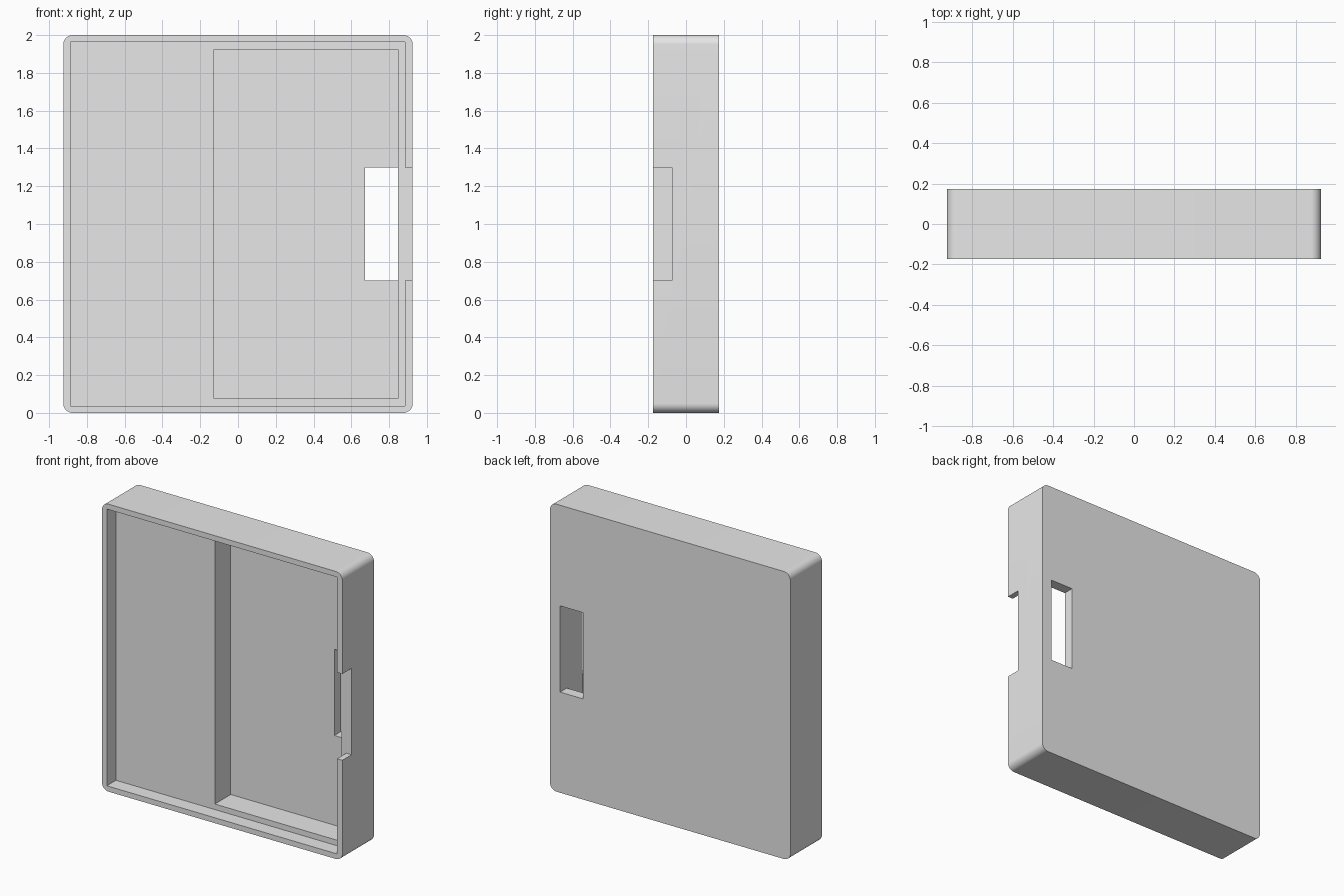
import bpy
import bmesh
from math import cos, sin, pi, radians

cube = bpy.data.objects.get("Cube")
if cube:
    bpy.data.objects.remove(cube, do_unlink=True)

W, H, D = 0.925, 2.0, 0.174       # half width, height, half depth
LEDGE, FLOOR = -0.074, 0.1        # depths of shallow recess and deep pocket
RADIUS, STEPS = 0.05, 10

grey = bpy.data.materials.new("light_grey")
grey.use_nodes = True
grey.diffuse_color = (0.8, 0.8, 0.8, 1)
grey.node_tree.nodes["Principled BSDF"].inputs["Base Color"].default_value = (0.8, 0.8, 0.8, 1)


def prism(name, outline, y0, y1):
    """Extrude an x-z outline along y."""
    bm = bmesh.new()
    face = bm.faces.new([bm.verts.new((x, y0, z)) for x, z in outline])
    out = bmesh.ops.extrude_face_region(bm, geom=[face])
    moved = [v for v in out["geom"] if isinstance(v, bmesh.types.BMVert)]
    bmesh.ops.translate(bm, verts=moved, vec=(0, y1 - y0, 0))
    bmesh.ops.recalc_face_normals(bm, faces=bm.faces)
    mesh = bpy.data.meshes.new(name)
    bm.to_mesh(mesh)
    bm.free()
    mesh.materials.append(grey)
    obj = bpy.data.objects.new(name, mesh)
    bpy.context.collection.objects.link(obj)
    return obj


def rect(x0, x1, z0, z1):
    return [(x0, z0), (x1, z0), (x1, z1), (x0, z1)]


def rounded_rect():
    centres = [(W - RADIUS, H - RADIUS), (RADIUS - W, H - RADIUS),
               (RADIUS - W, RADIUS), (W - RADIUS, RADIUS)]
    return [(cx + RADIUS * cos((q + i / STEPS) * pi / 2),
             cz + RADIUS * sin((q + i / STEPS) * pi / 2))
            for q, (cx, cz) in enumerate(centres) for i in range(STEPS + 1)]


# Tray body with rounded corners
tray = prism("tray_body", rounded_rect(), -D, D)

# Shallow recess whose outline runs out through the side wall as a notch
rx, lip = 0.885, 0.0375
recess = [(-0.8875, lip), (rx, lip), (rx, 0.7), (1.1, 0.7),
          (1.1, 1.3), (rx, 1.3), (rx, H - lip), (-0.8875, H - lip)]

cutters = [
    prism("recess_cutter", recess, -0.4, LEDGE),
    prism("pocket_cutter", rect(-0.126, 0.847, 0.076, H - 0.076), -0.3, FLOOR),
    prism("window_cutter", rect(0.672, 0.847, 0.7, 1.3), 0, 0.3),
]

bpy.ops.object.select_all(action="DESELECT")
bpy.context.view_layer.objects.active = tray
tray.select_set(True)
for cutter in cutters:
    cutter.hide_render = True
    mod = tray.modifiers.new(cutter.name, "BOOLEAN")
    mod.operation = "DIFFERENCE"
    mod.solver = "EXACT"
    mod.object = cutter
    bpy.ops.object.modifier_apply(modifier=mod.name)
    bpy.data.objects.remove(cutter, do_unlink=True)

bpy.ops.object.shade_smooth_by_angle(angle=radians(30))
